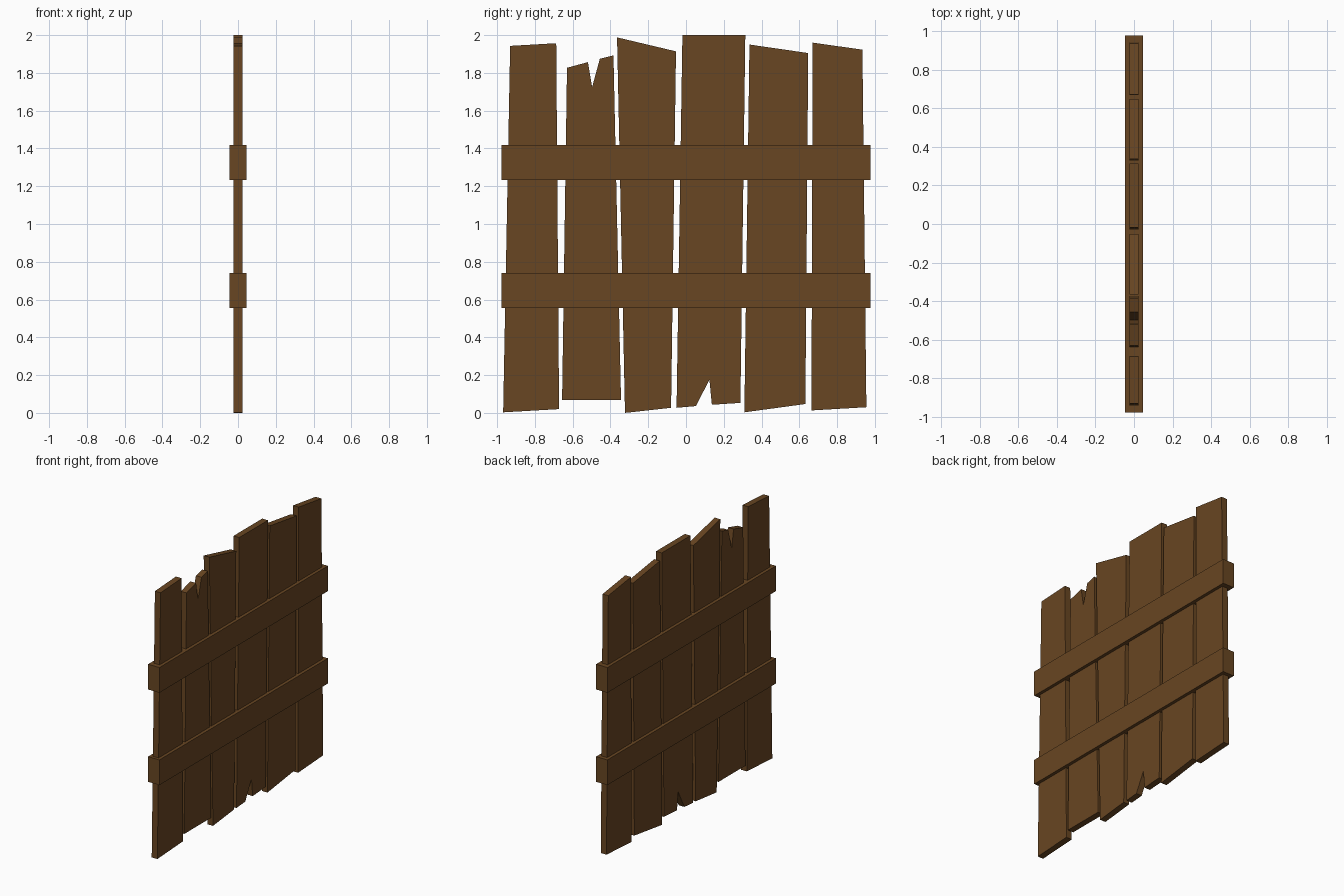
import bpy, bmesh

if "Cube" in bpy.data.objects:
    bpy.data.objects.remove(bpy.data.objects["Cube"])

wood = bpy.data.materials.new("brown wood")
wood.diffuse_color = (0.14, 0.061, 0.016, 1)
wood.use_nodes = True
wood.node_tree.nodes["Principled BSDF"].inputs["Base Color"].default_value = wood.diffuse_color


def slab(name, outline, half):
    """Extrude a (y, z) outline symmetrically along x."""
    bm = bmesh.new()
    face = bm.faces.new([bm.verts.new((-half, y, z)) for y, z in outline])
    ext = bmesh.ops.extrude_face_region(bm, geom=[face])
    bmesh.ops.translate(bm, vec=(2 * half, 0, 0),
                        verts=[v for v in ext["geom"] if isinstance(v, bmesh.types.BMVert)])
    bmesh.ops.recalc_face_normals(bm, faces=bm.faces)
    me = bpy.data.meshes.new(name)
    bm.to_mesh(me)
    bm.free()
    me.materials.append(wood)
    ob = bpy.data.objects.new(name, me)
    bpy.context.collection.objects.link(ob)


# Uneven upright planks, two with split ends
planks = [
    [(-.968, .003), (-.672, .02), (-.687, 1.957), (-.931, 1.943)],
    [(-.656, .068), (-.344, .068), (-.384, 1.893), (-.456, 1.875),
     (-.497, 1.725), (-.519, 1.857), (-.63, 1.827)],
    [(-.323, 0), (-.079, .027), (-.053, 1.914), (-.365, 1.988)],
    [(-.05, .027), (.052, .036), (.124, .175), (.137, .043),
     (.288, .053), (.314, 2), (-.019, 2)],
    [(.309, .003), (.632, .047), (.647, 1.905), (.336, 1.95)],
    [(.664, .013), (.955, .03), (.934, 1.923), (.671, 1.96)],
]
for i, outline in enumerate(planks):
    slab(f"plank_{i + 1}", outline, .023)

# Cross rails wrapping both sides of the planks
for name, lo, hi in (("lower_rail", .555, .74), ("upper_rail", 1.233, 1.418)):
    slab(name, [(-.977, lo), (.977, lo), (.977, hi), (-.977, hi)], .046)
